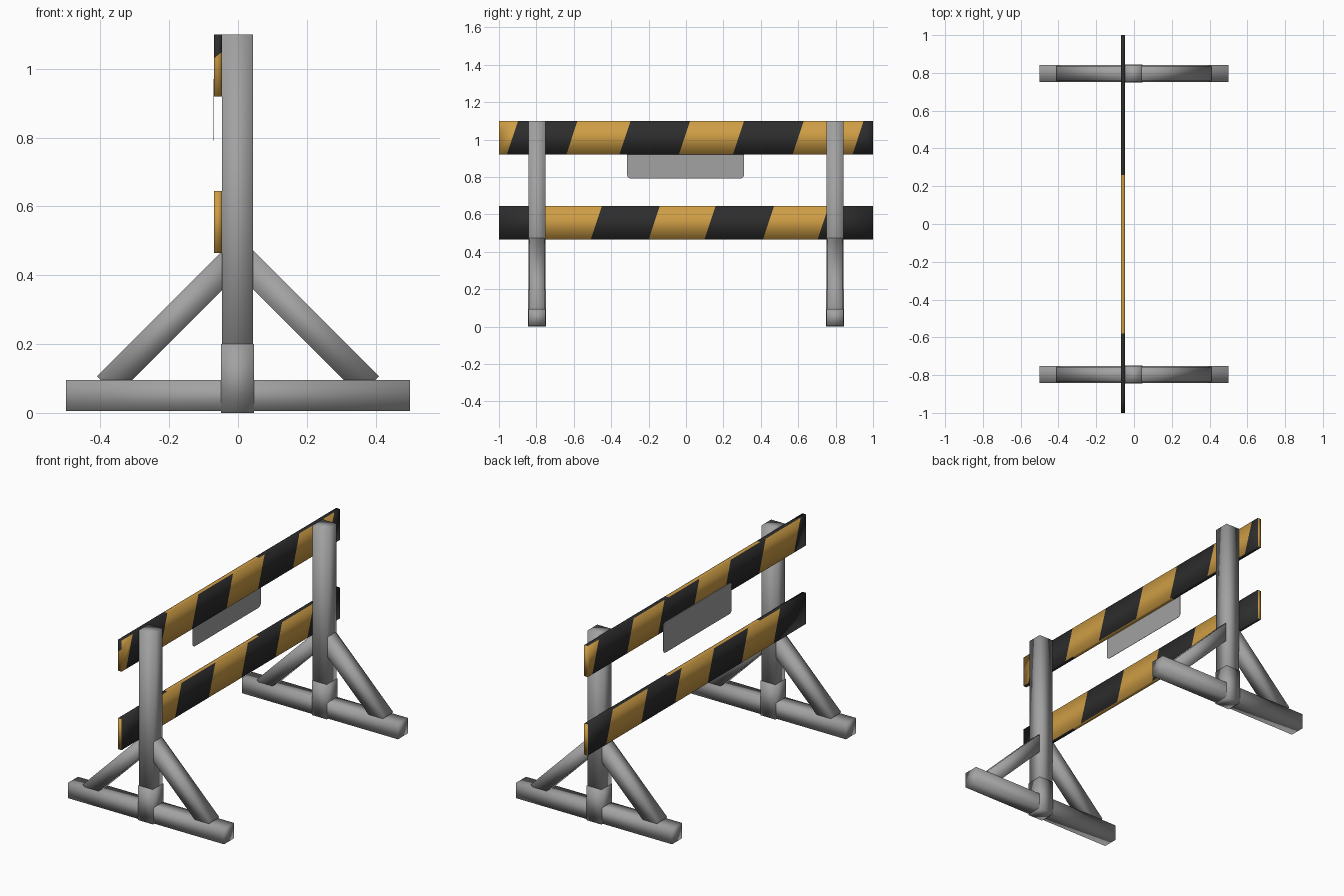
import bpy, bmesh, math
from mathutils import Vector, Matrix

if "Cube" in bpy.data.objects:
    bpy.data.objects.remove(bpy.data.objects["Cube"])


def material(name, rgb):
    m = bpy.data.materials.new(name)
    m.diffuse_color = (*rgb, 1)
    m.use_nodes = True
    m.node_tree.nodes["Principled BSDF"].inputs["Base Color"].default_value = m.diffuse_color
    return m


GREY = material("grey_metal", (0.36, 0.36, 0.36))
ORANGE = material("orange_paint", (0.62, 0.34, 0.06))
BLACK = material("black_paint", (0.026, 0.026, 0.026))


def finish(bm, name, mats, smooth=True):
    bmesh.ops.recalc_face_normals(bm, faces=bm.faces)
    for f in bm.faces:
        f.smooth = smooth
    me = bpy.data.meshes.new(name)
    bm.to_mesh(me)
    bm.free()
    for m in mats:
        me.materials.append(m)
    ob = bpy.data.objects.new(name, me)
    bpy.context.collection.objects.link(ob)
    return ob


def box_bm(lo, hi):
    lo, hi = Vector(lo), Vector(hi)
    bm = bmesh.new()
    bmesh.ops.create_cube(bm, size=1, matrix=Matrix.Translation((lo + hi) / 2)
                          @ Matrix.Diagonal((*(hi - lo), 1)))
    return bm


def box(name, lo, hi):
    return finish(box_bm(lo, hi), name, [GREY])


# Stands: foot, upright post, socket sleeve and two diagonal braces
for side, y in (("left", -0.797), ("right", 0.797)):
    box(side + "_foot", (-0.5, y - 0.045, 0.005), (0.5, y + 0.045, 0.095))
    box(side + "_post", (-0.047, y - 0.045, 0.01), (0.043, y + 0.045, 1.1))
    box(side + "_sleeve", (-0.05, y - 0.048, 0), (0.046, y + 0.048, 0.2))
    for s in (-1, 1):
        a, b = Vector((s * 0.382, y, 0.078)), Vector((s * 0.01, y, 0.45))
        bm = box_bm((-0.04, -0.04, -(b - a).length / 2),
                    (0.04, 0.04, (b - a).length / 2))
        bm.transform(Matrix.Translation((a + b) / 2)
                     @ Matrix.Rotation(-s * math.pi / 4, 4, 'Y'))
        finish(bm, f"{side}_brace_{'back' if s < 0 else 'front'}", [GREY])


def cut(bm, pick, co, no):
    faces = [f for f in bm.faces if pick(f)]
    geom = set(faces)
    for f in faces:
        geom.update(f.edges)
        geom.update(f.verts)
    bmesh.ops.bisect_plane(bm, geom=list(geom), plane_co=co, plane_no=no, dist=1e-5)


# Rails: slanted stripes cut into both broad faces, turned half round on the far one
SLANT = 0.333


def rail(name, z0, z1, bounds, first, end_split):
    bm = box_bm((-0.07, -1, z0), (-0.047, 1, z1))
    zm = (z0 + z1) / 2
    for s in (1, -1):
        for b in bounds:
            cut(bm, lambda f: f.normal.x * s > 0.9, (0, s * b, zm), (0, s, -SLANT))
    for y in (-0.58, 0.26):
        cut(bm, lambda f: abs(f.normal.z) > 0.9, (0, y, 0), (0, 1, 0))
    if end_split:
        cut(bm, lambda f: f.normal.y < -0.9, (-0.058, 0, end_split), (-0.8, 0, 1))
    for f in bm.faces:
        n, c = f.normal, f.calc_center_median()
        if abs(n.x) > 0.9:
            s = 1 if n.x > 0 else -1
            c = f.calc_center_bounds()
            t = s * c.y - SLANT * (c.z - zm)
            f.material_index = (first + sum(t > b for b in bounds)) % 2
        elif abs(n.z) > 0.9:
            f.material_index = 0 if -0.58 < c.y < 0.26 else 1
        else:
            f.material_index = int(n.y < 0 and bool(end_split) and c.z > end_split)
    finish(bm, name, [ORANGE, BLACK])


rail("top_rail", 0.92, 1.1,
     (-0.928, -0.61, -0.326, -0.008, 0.281, 0.6, 0.92), 0, 1.04)
rail("lower_rail", 0.465, 0.645,
     (-0.80, -0.48, -0.17, 0.128, 0.441, 0.733), 1, None)

# Thin sign plate with rounded corners
bm = bmesh.new()
verts = []
r = 0.02
for i, (y, z) in enumerate(((0.29, 0.95), (-0.295, 0.95), (-0.295, 0.812), (0.29, 0.812))):
    for k in range(5):
        a = math.pi / 2 * (i + k / 4)
        verts.append(bm.verts.new((-0.0725, y + r * math.cos(a), z + r * math.sin(a))))
face = bm.faces.new(verts)
ext = bmesh.ops.extrude_face_region(bm, geom=[face])
bmesh.ops.translate(bm, vec=(0.002, 0, 0),
                    verts=[v for v in ext["geom"] if isinstance(v, bmesh.types.BMVert)])
if not any(f.normal.x < -0.9 and f.calc_center_median().x < -0.072 for f in bm.faces):
    bm.faces.new(verts) if face not in bm.faces else None
finish(bm, "sign_plate", [GREY], smooth=False)
